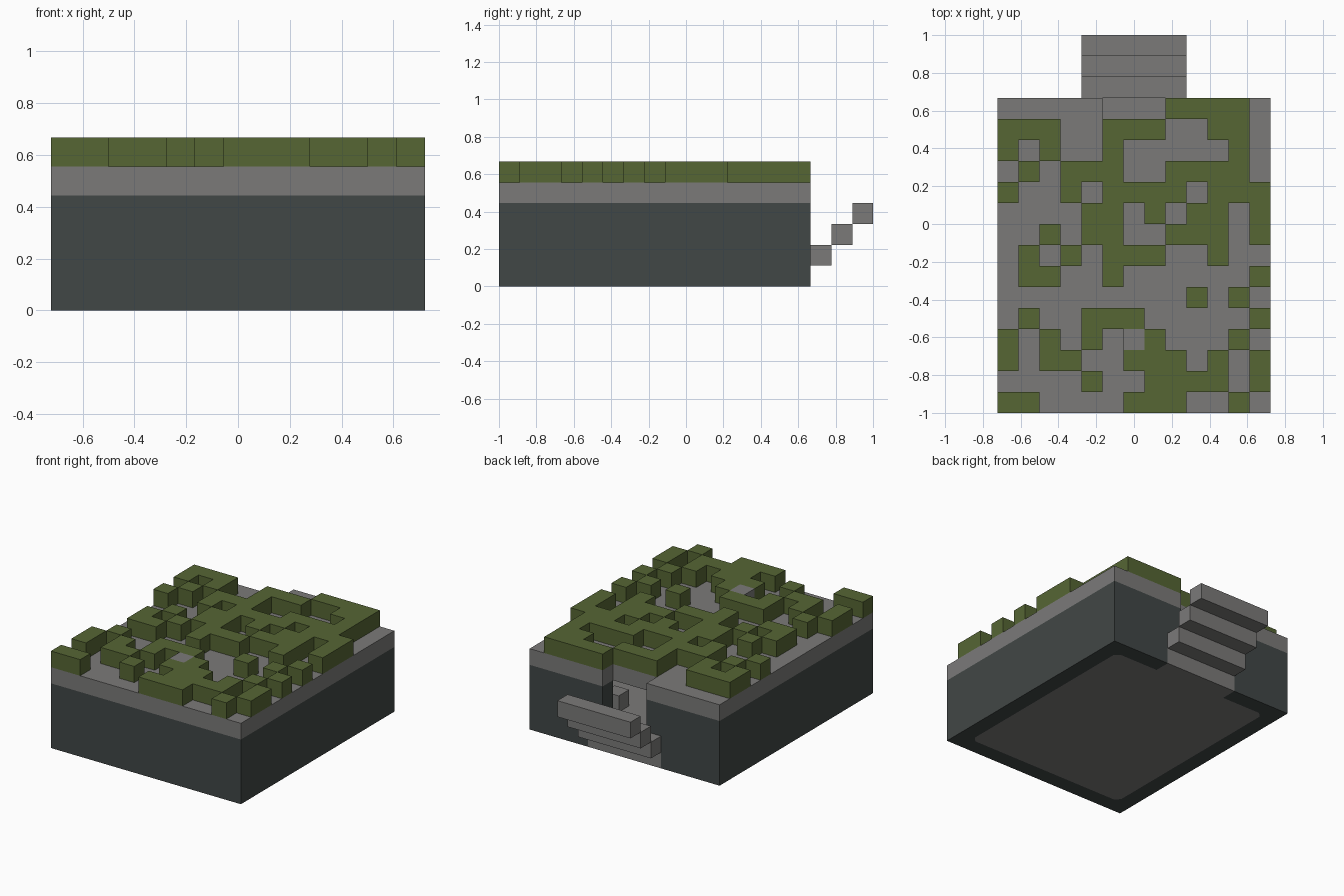
import bpy
import bmesh

if "Cube" in bpy.data.objects:
    bpy.data.objects.remove(bpy.data.objects["Cube"], do_unlink=True)

U = 1 / 9                         # one block
HX, FRONT, BACK = 6.5, -9, 6      # hut outline in blocks


def material(name, rgb):
    m = bpy.data.materials.new(name)
    m.use_nodes = True
    m.diffuse_color = (*rgb, 1)
    bsdf = next(n for n in m.node_tree.nodes if n.type == "BSDF_PRINCIPLED")
    bsdf.inputs["Base Color"].default_value = (*rgb, 1)
    bsdf.inputs["Roughness"].default_value = 0.9
    return m


STONE = material("grey stone", (0.198, 0.195, 0.191))
GRASS = material("moss green", (0.093, 0.133, 0.034))
SLATE = material("dark slate", (0.053, 0.063, 0.061))


def finish(name, bm, mat):
    bmesh.ops.scale(bm, vec=(U, U, U), verts=bm.verts)
    mesh = bpy.data.meshes.new(name)
    bm.to_mesh(mesh)
    bm.free()
    mesh.materials.append(mat)
    ob = bpy.data.objects.new(name, mesh)
    bpy.context.scene.collection.objects.link(ob)
    return ob


def prism(name, plan, z0, z1, mat):
    """Extrude a plan outline between two heights, in blocks."""
    bm = bmesh.new()
    low = [bm.verts.new((x, y, z0)) for x, y in plan]
    top = [bm.verts.new((x, y, z1)) for x, y in plan]
    bm.faces.new(low)
    bm.faces.new(top)
    for i in range(len(plan)):
        j = (i + 1) % len(plan)
        bm.faces.new((low[i], low[j], top[j], top[i]))
    bmesh.ops.recalc_face_normals(bm, faces=bm.faces)
    return finish(name, bm, mat)


def rect(x0, x1, y0, y1):
    return [(x0, y0), (x1, y0), (x1, y1), (x0, y1)]


def mirrored(half):
    """Close an outline given by its +x half, front to back."""
    return half + [(-x, y) for x, y in reversed(half)]


def cut(ob, cutters):
    for c in cutters:
        mod = ob.modifiers.new("cut", "BOOLEAN")
        mod.operation = "DIFFERENCE"
        mod.solver = "EXACT"
        mod.object = c
    bpy.context.view_layer.update()
    graph = bpy.context.evaluated_depsgraph_get()
    mesh = bpy.data.meshes.new_from_object(ob.evaluated_get(graph))
    ob.modifiers.clear()
    ob.data = mesh
    for c in cutters:
        bpy.data.objects.remove(c, do_unlink=True)


# Floor with clipped corners, running out through the back wall as a threshold
c = 0.3
floor_plan = mirrored([(5.5 - c, -8), (5.5, -8 + c), (5.5, 5 - c), (5.5 - c, 5),
                       (2.5, 5), (2.5, BACK)])
prism("floor", floor_plan, 0, 1, STONE)

# Hollow walls with a doorway at the back
walls = prism("walls", rect(-HX, HX, FRONT, BACK), 0, 4, SLATE)
cut(walls, [
    prism("floor_cutter", mirrored([(x, y + (0.5 if y == BACK else 0)) for x, y in floor_plan[:6]]),
          -1, 1, SLATE),
    prism("room_cutter", rect(-5.5, 5.5, -8, 5), 0.99, 5, SLATE),
    prism("door_cutter", rect(-1.5, 1.5, 4.5, 6.5), 0.98, 5, SLATE),
])

# Roof slab, notched over the doorway
prism("roof_slab", mirrored([(HX, FRONT), (HX, BACK), (1.5, BACK), (1.5, 5)]), 4, 5, STONE)

# Steps climbing away from the doorway
for i in range(3):
    prism(f"step_{i + 1}", rect(-2.5, 2.5, BACK + i, BACK + i + 1), i + 1, i + 2, STONE)

# Single block standing in the room
prism("room_block", rect(2.5, 3.5, 2, 3), 1, 2, STONE)

# Moss pattern on the roof, back row first: # moss, S raised stone
PATTERN = [
    "........####.",
    "###..###..##.",
    "#.#..#.....#.",
    ".#.###..####.",
    "#..#.####.###",
    "....##.#.##.#",
    "..#.##..###.#",
    ".#.#.###..#..",
    ".##..#......#",
    ".........#.#.",
    ".#..###.....#",
    "#.#.#.S#...#.",
    "#.##..###.#.#",
    "....#..####.#",
    "##....###..#.",
]


def blocks(name, mark, mat):
    """Blocks on the roof, joined where they touch."""
    cells = {(i, j) for j, row in enumerate(PATTERN)
             for i, ch in enumerate(row) if ch == mark}
    bm = bmesh.new()

    def quad(pts):
        bm.faces.new([bm.verts.new(p) for p in pts])

    for i, j in cells:
        x, y = i - HX, BACK - 1 - j
        ring = rect(x, x + 1, y, y + 1)
        quad([(a, b, 6) for a, b in ring])
        beside = [(i, j + 1), (i + 1, j), (i, j - 1), (i - 1, j)]
        for k, other in enumerate(beside):
            if other not in cells:
                p, q = ring[k], ring[(k + 1) % 4]
                quad([(*p, 5), (*q, 5), (*q, 6), (*p, 6)])
    bmesh.ops.remove_doubles(bm, verts=bm.verts, dist=0.001)
    finish(name, bm, mat)


blocks("roof_moss", "#", GRASS)
blocks("raised_roof_stone", "S", STONE)
